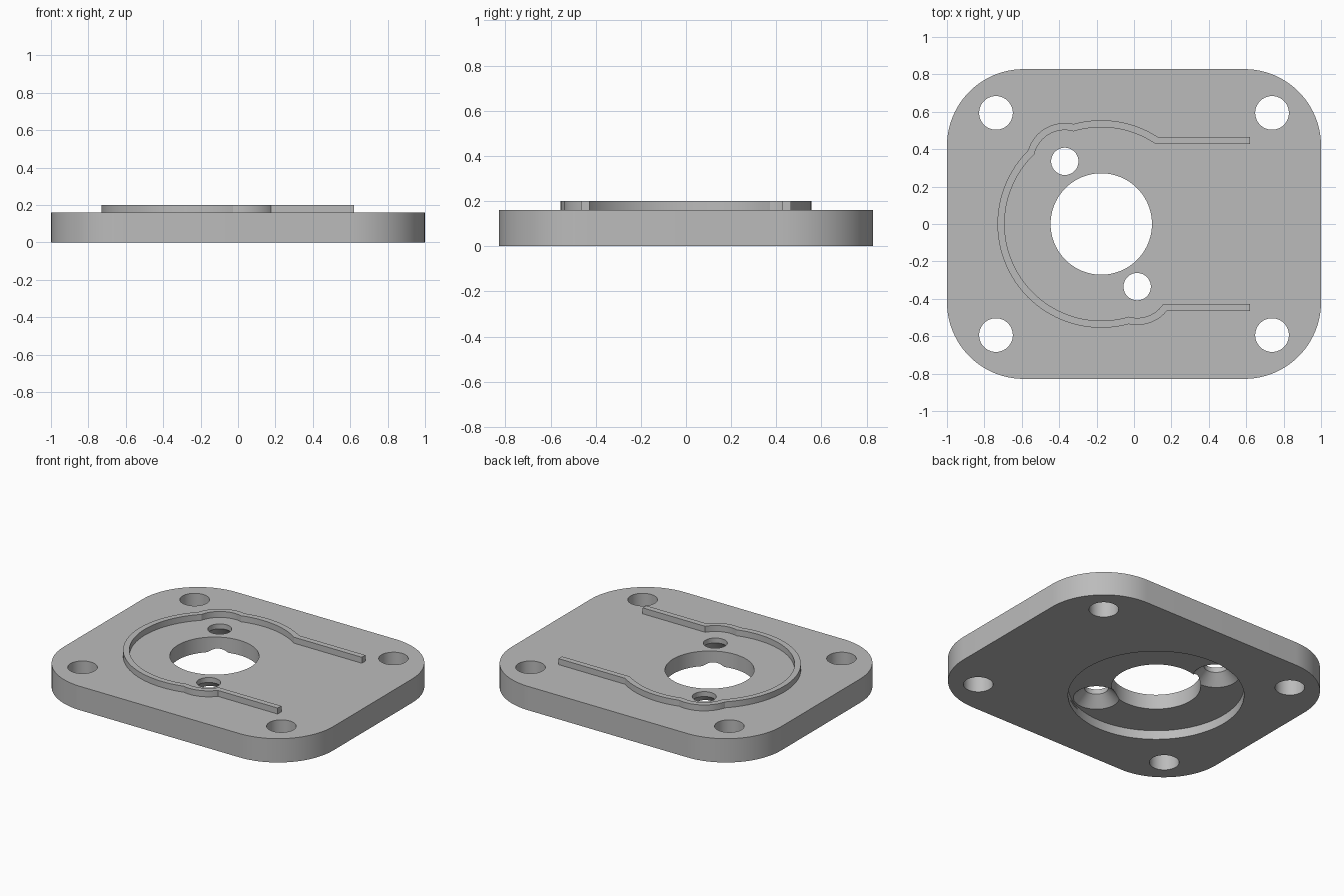
import bpy, math

cube = bpy.data.objects.get("Cube")
if cube:
    bpy.data.objects.remove(cube, do_unlink=True)

# One grey metal for everything
metal = bpy.data.materials.new("grey_metal")
metal.use_nodes = True
grey = (0.5, 0.5, 0.5, 1)
metal.diffuse_color = grey
metal.node_tree.nodes["Principled BSDF"].inputs["Base Color"].default_value = grey

TOP, RECESS = 0.16, 0.06      # plate top, ceiling of the underside recess
CX = -0.175                   # x of the main bore
SCREWS = [(-0.37, 0.335), (0.017, -0.335)]


def cone(name, xy, r1, r2, z0, z1, sides=96):
    bpy.ops.mesh.primitive_cone_add(vertices=sides, radius1=r1, radius2=r2, depth=z1 - z0,
                                    location=(*xy, (z0 + z1) / 2))
    ob = bpy.context.object
    ob.name = name
    return ob


def cylinder(name, xy, r, z0, z1):
    return cone(name, xy, r, r, z0, z1)


def prism(name, outline, z0, z1):
    n = len(outline)
    verts = [(x, y, z) for z in (z0, z1) for x, y in outline]
    faces = [tuple(reversed(range(n))), tuple(range(n, 2 * n))]
    faces += [(i, (i + 1) % n, n + (i + 1) % n, n + i) for i in range(n)]
    mesh = bpy.data.meshes.new(name)
    mesh.from_pydata(verts, [], faces)
    ob = bpy.data.objects.new(name, mesh)
    bpy.context.collection.objects.link(ob)
    return ob


def combine(target, tool, operation):
    mod = target.modifiers.new("combine", 'BOOLEAN')
    mod.operation, mod.solver, mod.object = operation, 'EXACT', tool
    bpy.context.view_layer.objects.active = target
    bpy.ops.object.modifier_apply(modifier=mod.name)
    bpy.data.objects.remove(tool, do_unlink=True)


def finish(ob):
    ob.data.materials.clear()
    ob.data.materials.append(metal)
    bpy.ops.object.select_all(action='DESELECT')
    ob.select_set(True)
    bpy.context.view_layer.objects.active = ob
    bpy.ops.object.shade_smooth_by_angle(angle=math.radians(25))


# Base plate with rounded corners
R, HX, HY, STEPS = 0.41, 1.0, 0.828, 24
outline = []
for k, (sx, sy) in enumerate([(1, 1), (-1, 1), (-1, -1), (1, -1)]):
    for i in range(STEPS + 1):
        a = math.pi / 2 * (k + i / STEPS)
        outline.append((sx * (HX - R) + R * math.cos(a), sy * (HY - R) + R * math.sin(a)))
plate = prism("base_plate", outline, 0, TOP)

# Corner bolt holes
for sx in (-1, 1):
    for sy in (-1, 1):
        combine(plate, cylinder("cutter", (sx * 0.738, sy * 0.594), 0.09, -0.1, 0.3), 'DIFFERENCE')

# Main bore and the wide recess beneath it
combine(plate, cylinder("cutter", (CX, 0), 0.271, -0.1, 0.3), 'DIFFERENCE')
combine(plate, cylinder("cutter", (CX, 0), 0.535, -0.1, RECESS), 'DIFFERENCE')

# Screw holes, countersunk from below
for xy in SCREWS:
    combine(plate, cylinder("cutter", xy, 0.073, -0.1, 0.3), 'DIFFERENCE')
    combine(plate, cone("cutter", xy, 0.16, 0.073, RECESS - 0.02, RECESS + 0.067), 'DIFFERENCE')
finish(plate)


# Raised wall: a keyhole outline with a bulge round each screw, hollowed by a smaller copy
def keyhole(name, inset, x_end, z0, z1):
    ob = cylinder(name, (CX, 0), 0.555 - inset, z0, z1)
    for xy in SCREWS:
        combine(ob, cylinder("bulge", xy, 0.205 - inset, z0, z1), 'UNION')
    w = 0.465 - inset
    strip = prism("strip", [(CX, -w), (x_end, -w), (x_end, w), (CX, w)], z0, z1)
    combine(ob, strip, 'UNION')
    return ob


wall = keyhole("raised_wall", 0, 0.62, TOP - 0.01, 0.2)
combine(wall, keyhole("hollow", 0.038, 0.8, 0.1, 0.3), 'DIFFERENCE')
finish(wall)
